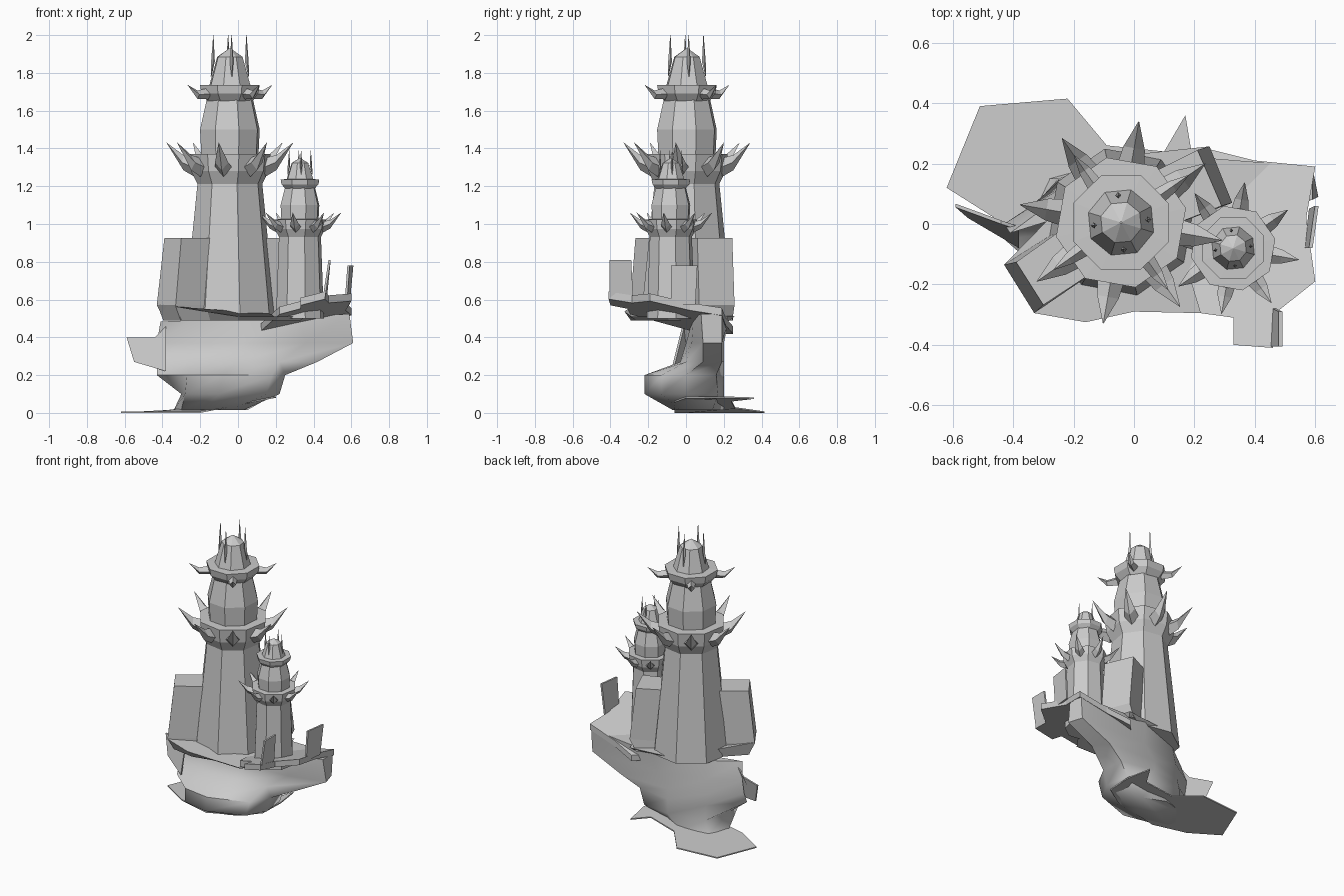
import bpy, bmesh, math
from mathutils import Vector

cube = bpy.data.objects.get("Cube")
if cube:
    bpy.data.objects.remove(cube, do_unlink=True)

stone = bpy.data.materials.new("grey_stone")
stone.use_nodes = True
GREY = (0.6, 0.6, 0.6, 1)
stone.diffuse_color = GREY
stone.node_tree.nodes["Principled BSDF"].inputs["Base Color"].default_value = GREY


def finish(name, bm, smooth=False):
    bmesh.ops.recalc_face_normals(bm, faces=bm.faces)
    mesh = bpy.data.meshes.new(name)
    bm.to_mesh(mesh)
    bm.free()
    mesh.materials.append(stone)
    obj = bpy.data.objects.new(name, mesh)
    bpy.context.collection.objects.link(obj)
    if smooth:
        bpy.ops.object.select_all(action='DESELECT')
        bpy.context.view_layer.objects.active = obj
        obj.select_set(True)
        bpy.ops.object.shade_smooth_by_angle(angle=math.radians(60))
    return obj


def add_loft(bm, rings):
    """Skin equal-sized rings of points and cap both ends."""
    rows = [[bm.verts.new(p) for p in ring] for ring in rings]
    n = len(rows[0])
    for a, b in zip(rows, rows[1:]):
        for i in range(n):
            j = (i + 1) % n
            bm.faces.new((a[i], a[j], b[j], b[i]))
    bm.faces.new(rows[0])
    bm.faces.new(rows[-1])


def loft(name, rings, smooth=False):
    bm = bmesh.new()
    add_loft(bm, rings)
    return finish(name, bm, smooth)


def slab(name, outline, height, thick):
    """Thin plate whose top follows height(x, y)."""
    return loft(name, [[(x, y, height(x, y) - t) for x, y in outline] for t in (thick, 0)])


def tower(name, cx, cy, s, zmap, foot, upper_spikes):
    def at(angle, r, z, side=0):
        a = math.radians(angle)
        return Vector((cx + s * (r * math.cos(a) - side * math.sin(a)),
                       cy + s * (r * math.sin(a) + side * math.cos(a)), zmap(z)))

    def octagons(part, profile, turn):
        loft(f"{name}_{part}", [[at(turn + 45 * i, r, z) for i in range(8)]
                                for r, z in profile])

    # shaft, collars and crown
    octagons("lower_shaft", [(foot, 0.49), (0.175, 1.22)], 12.5)
    octagons("lower_collar", [(0.175, 1.21), (0.21, 1.28), (0.22, 1.37), (0.15, 1.372)], 12.5)
    octagons("upper_shaft", [(0.158, 1.36), (0.165, 1.5), (0.128, 1.66)], 17)
    octagons("upper_collar", [(0.128, 1.65), (0.162, 1.69), (0.17, 1.735), (0.11, 1.737)], 22)
    octagons("crown", [(0.115, 1.73), (0.07, 1.885), (0.003, 1.93)], 28)

    # bent thorns: each station is (radius, z, half width, half height)
    def thorns(part, count, turn, path, flat=False):
        bm = bmesh.new()
        for k in range(count):
            a = turn + 360 / count * k
            rings = []
            for r, z, w, h in path:
                dr, dz = (h, 0) if flat else (0, h)
                rings.append([at(a, r, z, w), at(a, r + dr, z + dz),
                              at(a, r, z, -w), at(a, r - dr, z - dz)])
            add_loft(bm, rings)
        finish(f"{name}_{part}", bm)

    thorns("collar_thorns", 8, 35,
           [(0.19, 1.3, .045, .05), (0.25, 1.325, .036, .04), (0.34, 1.43, .001, .001)])
    if upper_spikes:
        thorns("upper_thorns", 4, 35,
               [(0.14, 1.69, .028, .03), (0.21, 1.685, .02, .022), (0.272, 1.735, .001, .001)])
    thorns("crown_needles", 4, 6,
           [(0.1, 1.78, .002, .002), (0.09, 1.86, .01, .01), (0.088, 2.0, .001, .001)], True)


tower("main_tower", -0.043, 0.005, 1, lambda z: z, 0.25, True)
tower("side_tower", 0.328, -0.08, 0.65,
      lambda z: 0.5 if z < 0.5 else 1.39 - (2 - z) * 0.58, 0.2, False)


# buttress walls joining the main tower, flared near the foot
def buttress(name, foot, top):
    loft(name, [[(x, y, z) for x, y in pts] for pts, z in
                ((top, 0.49), (foot, 0.57), (top, 0.925))])


buttress("left_buttress",
         [(-.43, -.135), (-.33, -.295), (-.06, -.11), (-.17, .03)],
         [(-.39, -.126), (-.3, -.268), (-.06, -.11), (-.17, .03)])
buttress("back_buttress",
         [(.25, .257), (.325, .07), (.06, -.03), (.02, .15)],
         [(.21, .245), (.29, .06), (.06, -.03), (.02, .15)])

# floor under the towers, its rim flaring up to the left
floor_outline = [(-.43, -.135), (-.33, -.295), (-.16, -.325), (0, -.29), (.22, -.295),
                 (.36, -.1), (.3, .1), (.25, .257), (0, .23), (-.17, .16), (-.24, .06)]
loft("tower_floor", [[(x * .92, y * .9, .49) for x, y in floor_outline],
                     [(x, y, .51 + max(0, -x) * .16) for x, y in floor_outline]])

# tilted terrace with two upright slabs
slab("side_terrace",
     [(.22, -.295), (.33, -.31), (.33, -.4), (.46, -.41), (.48, -.285), (.6, -.19),
      (.57, .02), (.6, .19), (.4, .21), (.24, .25), (.1, .1)],
     lambda x, y: 0.45 + 0.24 * x - 0.2 * y, 0.04)


def upright(name, foot, top, z0, z1):
    rings = []
    for (xa, ya, xb, yb), z in ((foot, z0), (top, z1)):
        rings.append([(xa - .006, ya, z), (xa + .006, ya, z),
                      (xb + .006, yb, z), (xb - .006, yb, z)])
    loft(name, rings)


upright("front_upright", (.455, -.405, .465, -.28), (.485, -.405, .485, -.29), .61, .81)
upright("side_upright", (.57, -.08, .585, .05), (.585, -.08, .605, .06), .57, .78)

# cliff: rings run left, front, right, back; the top ring tilts up to the terrace
cliff = [
    (.015, 0, [(-.34, .02), (-.3, -.02), (-.18, -.07), (-.04, -.03), (.03, .02), (.05, .14), (-.1, .2), (-.28, .15)]),
    (.1, 0, [(-.3, -.05), (-.28, -.18), (-.1, -.22), (.15, -.13), (.22, 0), (.2, .17), (0, .2), (-.25, .15)]),
    (.2, 0, [(-.43, -.05), (-.27, -.19), (-.08, -.22), (.18, -.13), (.25, 0), (.24, .16), (0, .2), (-.25, .14)]),
    (.27, 0, [(-.43, -.02), (-.25, -.03), (0, -.03), (.22, .0), (.42, .09), (.36, .19), (0, .2), (-.25, .12)]),
    (.37, 0, [(-.43, .0), (-.27, .01), (.02, .0), (.36, .03), (.61, .09), (.58, .19), (.08, .2), (-.24, .12)]),
    (.5, .04, [(-.41, -.03), (-.25, .02), (.05, .04), (.32, .04), (.59, .08), (.59, .19), (.1, .23), (-.22, .11)]),
]
loft("cliff", [[(x, y, z + tilt * x) for x, y in pts] for z, tilt, pts in cliff], True)

# spur on the left of the cliff
loft("left_spur", [[(x, y + t, z) for x, y, z in
                    ((-.38, -.08, .22), (-.55, .02, .27), (-.59, .055, .4), (-.44, .0, .4), (-.38, -.02, .46))]
                   for t in (0, .012)])

# flat foot spreading to the back, with a pointed spur
slab("rock_foot",
     [(-.62, .12), (-.51, .39), (-.22, .415), (-.09, .26), (.1, .24), (.17, .36),
      (.2, .18), (.19, 0), (.08, -.06), (-.2, -.06), (-.43, .0)],
     lambda x, y: 0.008 + max(0, x + 0.2) * 0.2, 0.008)
